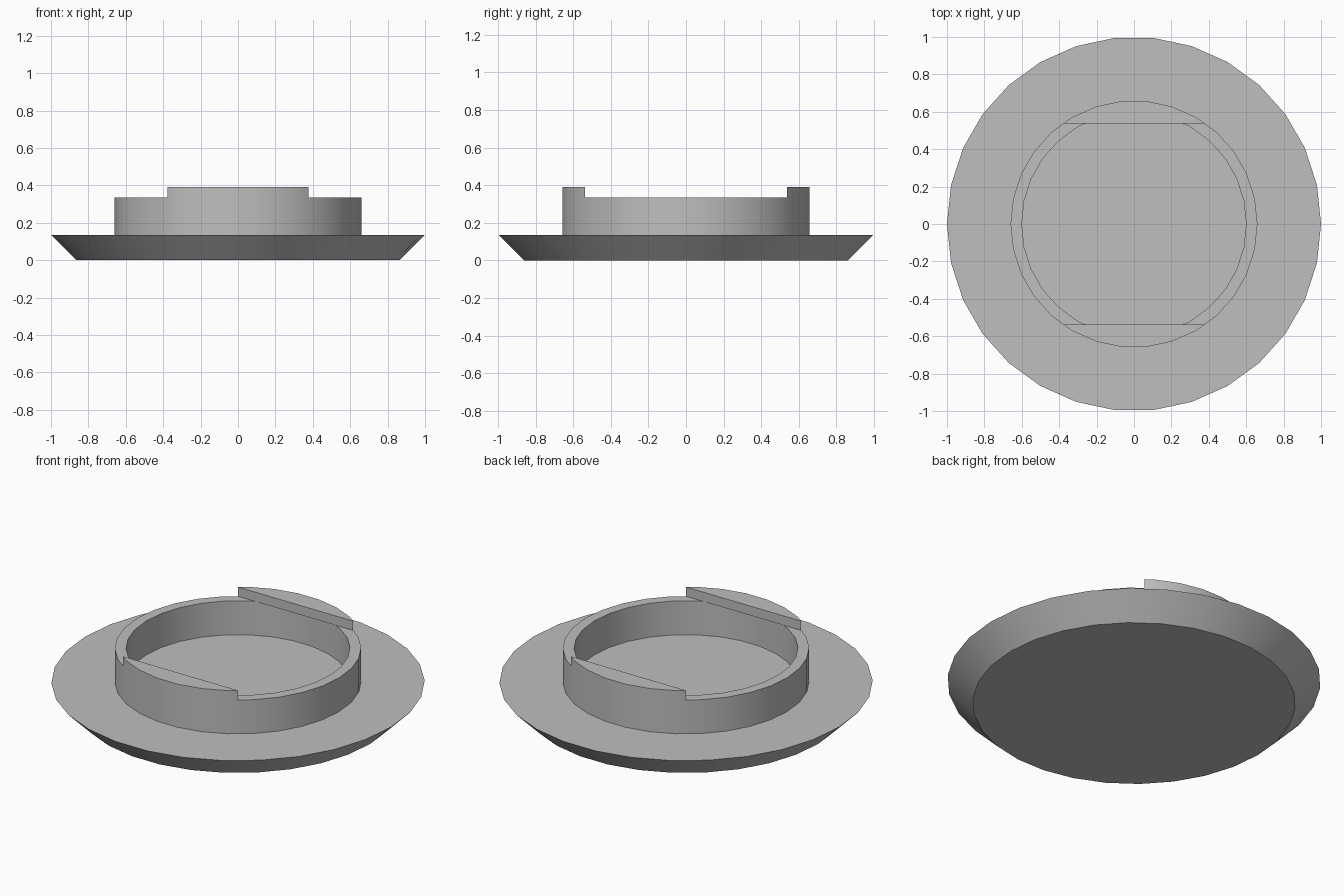
import bpy, bmesh, math
from mathutils import Vector

SIDES = 30
BASE_TOP, WALL_TOP, TAB_TOP = 0.135, 0.335, 0.39
WALL_OUTER, WALL_INNER, TAB_EDGE = 0.66, 0.60, 0.537

cube = bpy.data.objects.get("Cube")
if cube:
    bpy.data.objects.remove(cube, do_unlink=True)

grey = bpy.data.materials.new("plain_grey")
grey.use_nodes = True
colour = (0.52, 0.52, 0.52, 1)
grey.diffuse_color = colour
grey.node_tree.nodes["Principled BSDF"].inputs["Base Color"].default_value = colour


def finish(bm, name):
    """Turn a bmesh into a shaded, coloured object."""
    bmesh.ops.recalc_face_normals(bm, faces=bm.faces)
    mesh = bpy.data.meshes.new(name)
    bm.to_mesh(mesh)
    bm.free()
    mesh.materials.append(grey)
    obj = bpy.data.objects.new(name, mesh)
    bpy.context.collection.objects.link(obj)
    bpy.ops.object.select_all(action='DESELECT')
    obj.select_set(True)
    bpy.context.view_layer.objects.active = obj
    bpy.ops.object.shade_smooth_by_angle(angle=math.radians(30))
    return obj


def ring(bm, radius, z):
    return [bm.verts.new((radius * math.cos(math.tau * i / SIDES),
                          radius * math.sin(math.tau * i / SIDES), z))
            for i in range(SIDES)]


def bridge(bm, a, b):
    for i in range(SIDES):
        j = (i + 1) % SIDES
        bm.faces.new((a[i], a[j], b[j], b[i]))


def disc(bm, low_radius, high_radius, low, high):
    bottom, top = ring(bm, low_radius, low), ring(bm, high_radius, high)
    bridge(bm, bottom, top)
    bm.faces.new(bottom)
    bm.faces.new(top)


# Base plate, flaring outward to its top rim
bm = bmesh.new()
disc(bm, 0.865, 1.0, 0, BASE_TOP)
finish(bm, "base_plate")

# Round wall standing on the plate
bm = bmesh.new()
loops = [ring(bm, r, z) for r, z in ((WALL_OUTER, BASE_TOP), (WALL_OUTER, WALL_TOP),
                                     (WALL_INNER, WALL_TOP), (WALL_INNER, BASE_TOP))]
for k in range(4):
    bridge(bm, loops[k], loops[(k + 1) % 4])
finish(bm, "round_wall")

# Raised tabs: slices of a disc with a straight inner edge
for name, side in (("front_tab", -1), ("back_tab", 1)):
    bm = bmesh.new()
    disc(bm, WALL_OUTER, WALL_OUTER, WALL_TOP, TAB_TOP)
    bmesh.ops.bisect_plane(bm, geom=bm.verts[:] + bm.edges[:] + bm.faces[:],
                           plane_co=Vector((0, side * TAB_EDGE, 0)),
                           plane_no=Vector((0, side, 0)), clear_inner=True)
    bmesh.ops.holes_fill(bm, edges=[e for e in bm.edges if e.is_boundary], sides=0)
    finish(bm, name)
